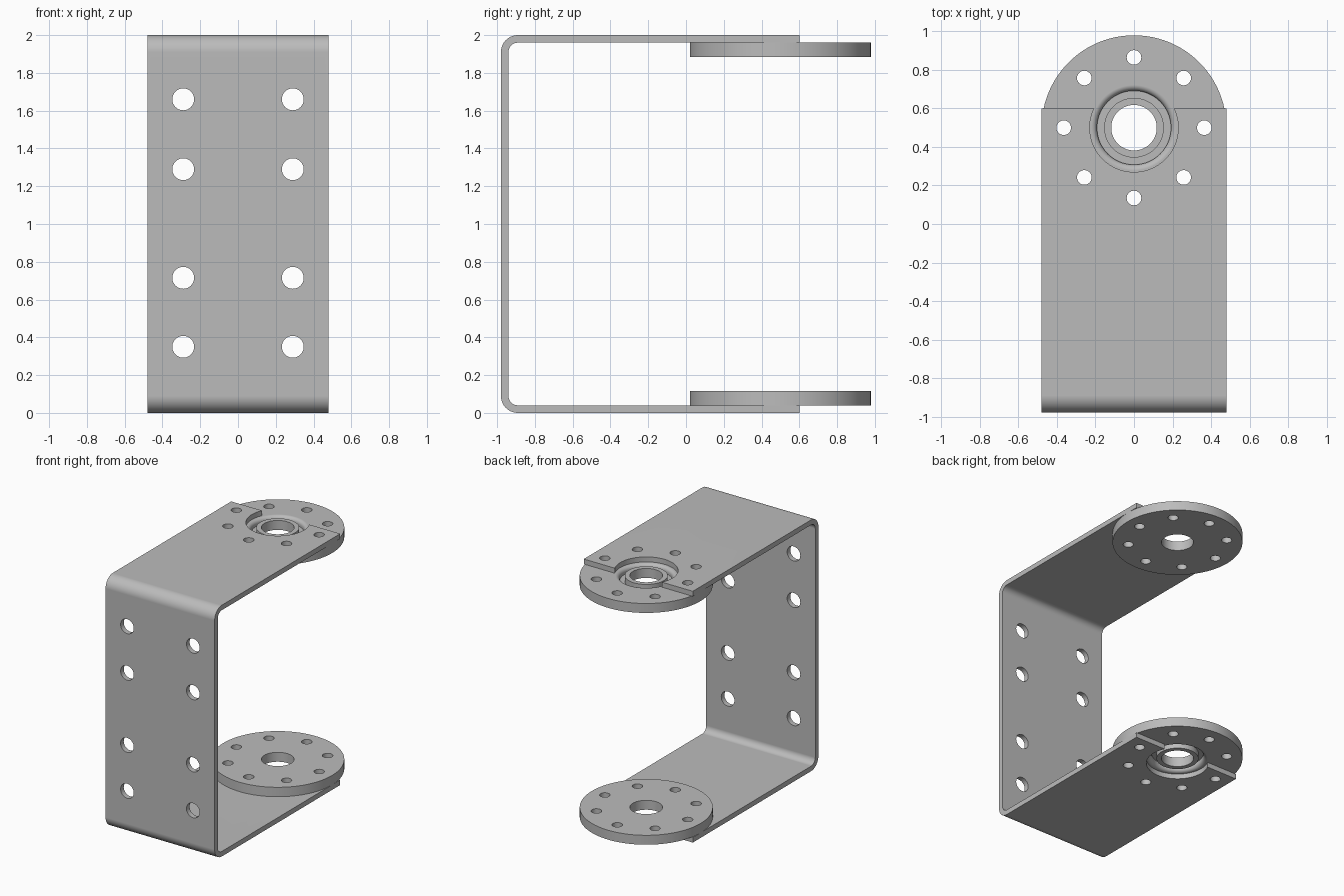
import bpy, bmesh
from math import cos, sin, pi
from mathutils import Matrix, Vector

cube = bpy.data.objects.get("Cube")
if cube:
    bpy.data.objects.remove(cube)

WIDTH, SHEET = 0.96, 0.04
FRONT, BACK, TOP = -0.98, 0.6, 2.0
HUB_Y, DISC_R, DISC_T = 0.5, 0.48, 0.075

steel = bpy.data.materials.new("grey_metal")
steel.use_nodes = True
steel.diffuse_color = (0.5, 0.5, 0.5, 1)
steel.node_tree.nodes["Principled BSDF"].inputs["Base Color"].default_value = (0.5, 0.5, 0.5, 1)


def make_object(name, bm):
    bmesh.ops.recalc_face_normals(bm, faces=bm.faces)
    mesh = bpy.data.meshes.new(name)
    bm.to_mesh(mesh)
    bm.free()
    mesh.materials.append(steel)
    obj = bpy.data.objects.new(name, mesh)
    bpy.context.collection.objects.link(obj)
    return obj


def drill(bm, location, radius, depth, axis="Z", sides=32):
    turn = Matrix.Rotation(pi / 2, 4, "X") if axis == "Y" else Matrix()
    bmesh.ops.create_cone(bm, cap_ends=True, segments=sides, radius1=radius, radius2=radius,
                          depth=depth, matrix=Matrix.Translation(location) @ turn)


def cut(obj, cutter_bm):
    """Subtract the cutters, then shade the finished part."""
    cutter = make_object(obj.name + "_cutter", cutter_bm)
    cutter.hide_render = True
    mod = obj.modifiers.new("holes", "BOOLEAN")
    mod.operation, mod.solver, mod.object = "DIFFERENCE", "EXACT", cutter
    graph = bpy.context.evaluated_depsgraph_get()
    result = bpy.data.meshes.new_from_object(obj.evaluated_get(graph))
    obj.modifiers.clear()
    obj.data = result
    bpy.data.objects.remove(cutter)
    bpy.ops.object.select_all(action="DESELECT")
    obj.select_set(True)
    bpy.context.view_layer.objects.active = obj
    bpy.ops.object.shade_smooth_by_angle(angle=pi / 6)
    normals = obj.modifiers.new("clean_shading", "WEIGHTED_NORMAL")
    normals.keep_sharp = True


def arc(cy, cz, r, start, end, steps=10):
    angles = [start + (end - start) * i / steps for i in range(steps + 1)]
    return [(cy + r * cos(a), cz + r * sin(a)) for a in angles]


def screw_holes(bm, z, depth):
    for i in range(8):
        a = i * pi / 4
        drill(bm, (0.365 * cos(a), HUB_Y + 0.365 * sin(a), z), 0.038, depth)


# Bent sheet bracket: a C profile pushed across the width
bend = 0.09
cy, inner = FRONT + bend, bend - SHEET
profile = ([(BACK, TOP)] + arc(cy, TOP - bend, bend, pi / 2, pi)
           + arc(cy, bend, bend, pi, 1.5 * pi) + [(BACK, 0), (BACK, SHEET)]
           + arc(cy, bend, inner, 1.5 * pi, pi)
           + arc(cy, TOP - bend, inner, pi, pi / 2) + [(BACK, TOP - SHEET)])
bm = bmesh.new()
side = bm.faces.new([bm.verts.new((-WIDTH / 2, y, z)) for y, z in profile])
swept = bmesh.ops.extrude_face_region(bm, geom=[side], use_keep_orig=True)
bmesh.ops.translate(bm, vec=Vector((WIDTH, 0, 0)),
                    verts=[v for v in swept["geom"] if isinstance(v, bmesh.types.BMVert)])
bracket = make_object("bracket", bm)

# Mounting holes in the front plate, hub notches and screw holes in both arms
bm = bmesh.new()
for x in (-0.29, 0.29):
    for z in (0.35, 0.715, 1.29, 1.66):
        drill(bm, (x, FRONT, z), 0.058, 0.3, "Y")
for z in (0, TOP):
    drill(bm, (0, HUB_Y, z), 0.23, 0.2, sides=64)
    screw_holes(bm, z, 0.2)
cut(bracket, bm)


# Round horns: lathed disc with a rounded groove around the central tube
def make_horn(name, outer_z, up):
    lip, groove_r, depth = 0.03, 0.192, 0.045
    lip_arc = arc(groove_r + lip, -lip, lip, pi / 2, pi, 6)
    section = ([(0.118, -DISC_T), (DISC_R, -DISC_T), (DISC_R, 0)] + lip_arc
               + [(groove_r, -depth), (0.155, -depth), (0.155, 0), (0.118, 0)])
    steps = 96
    bm = bmesh.new()
    rings = []
    for i in range(steps):
        a = 2 * pi * i / steps
        rings.append([bm.verts.new((r * cos(a), HUB_Y + r * sin(a), outer_z + up * h))
                      for r, h in section])
    for i, ring in enumerate(rings):
        following = rings[(i + 1) % steps]
        for j in range(len(section)):
            k = (j + 1) % len(section)
            bm.faces.new((ring[j], ring[k], following[k], following[j]))
    horn = make_object(name, bm)
    bm = bmesh.new()
    screw_holes(bm, outer_z, 0.4)
    cut(horn, bm)


make_horn("upper_horn", TOP - SHEET, 1)
make_horn("lower_horn", SHEET, -1)
